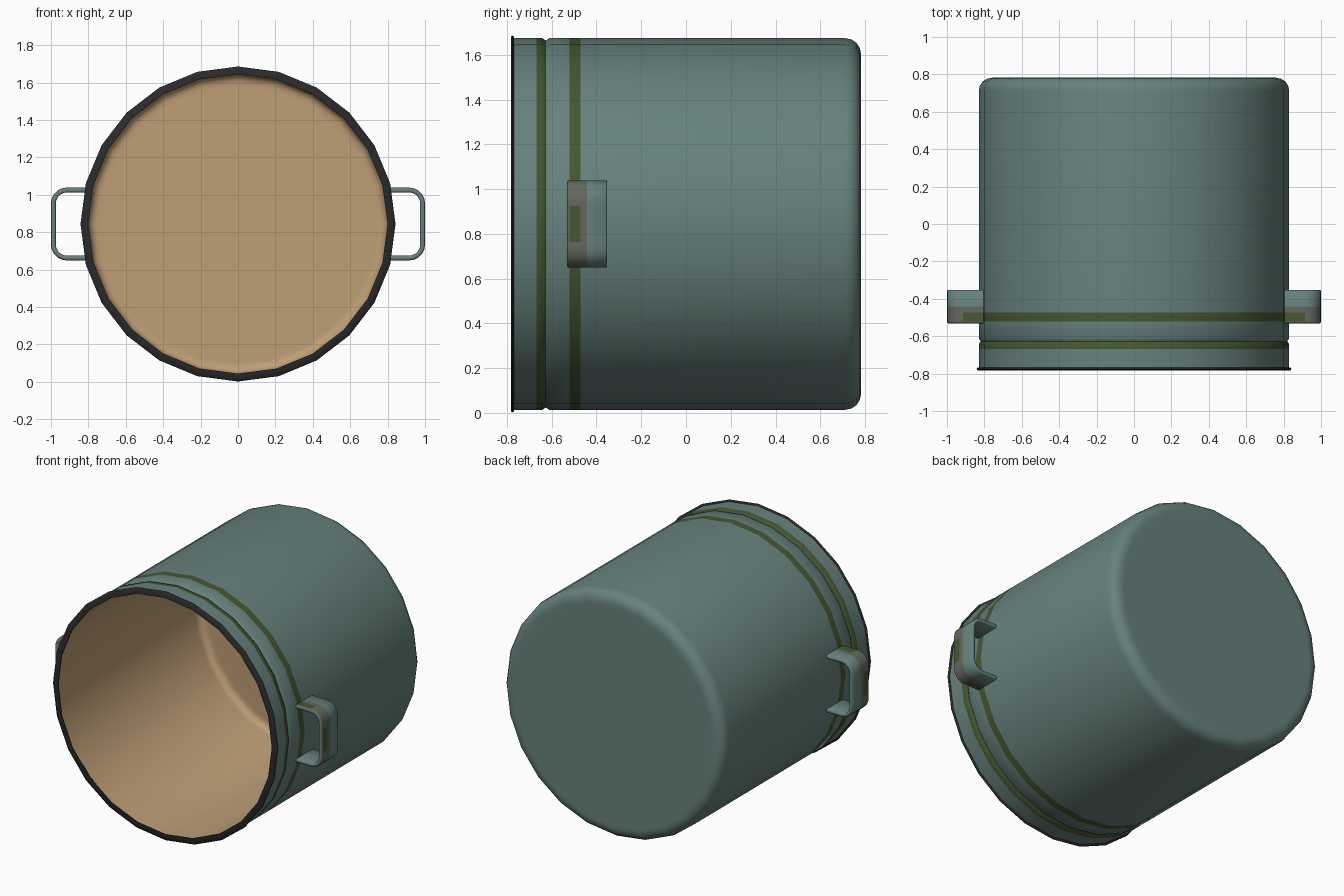
import bpy, bmesh, math

if "Cube" in bpy.data.objects:
    bpy.data.objects.remove(bpy.data.objects["Cube"])

CZ = 0.844      # height of the pot axis
SIDES = 24


def material(name, rgb):
    m = bpy.data.materials.new(name)
    m.diffuse_color = (*rgb, 1)
    m.use_nodes = True
    m.node_tree.nodes["Principled BSDF"].inputs["Base Color"].default_value = m.diffuse_color
    return m


TEAL = material("teal enamel", (0.136, 0.223, 0.205))
OLIVE = material("olive stripe", (0.060, 0.097, 0.030))
TAN = material("tan interior", (0.515, 0.342, 0.181))
DARK = material("dark rim", (0.023, 0.023, 0.024))
GREY = material("grey grip", (0.130, 0.140, 0.110))


def finish(name, bm, mats):
    bmesh.ops.remove_doubles(bm, verts=bm.verts, dist=1e-5)
    bmesh.ops.recalc_face_normals(bm, faces=bm.faces)
    me = bpy.data.meshes.new(name)
    bm.to_mesh(me)
    bm.free()
    for m in mats:
        me.materials.append(m)
    ob = bpy.data.objects.new(name, me)
    bpy.context.collection.objects.link(ob)
    bpy.ops.object.select_all(action='DESELECT')
    ob.select_set(True)
    bpy.context.view_layer.objects.active = ob
    bpy.ops.object.shade_smooth_by_angle(angle=math.radians(50))
    return ob


def lathe(name, prof, mats, closed=False):
    """Spin (radius, y, material of the next segment) around the y axis."""
    bm = bmesh.new()
    rings = []
    for r, y, _ in prof:
        if r == 0:
            rings.append([bm.verts.new((0, y, CZ))] * SIDES)
        else:
            rings.append([bm.verts.new((r * math.sin(a), y, CZ + r * math.cos(a)))
                          for a in (2 * math.pi * i / SIDES for i in range(SIDES))])
    n = len(prof)
    for k in range(n if closed else n - 1):
        A, B = rings[k], rings[(k + 1) % n]
        for i in range(SIDES):
            j = (i + 1) % SIDES
            f = bm.faces.new(list(dict.fromkeys((A[i], A[j], B[j], B[i]))))
            f.material_index = prof[k][2]
    return finish(name, bm, mats)


def arc(r, y, q, mat, steps=4):
    """Quarter-round edge of radius q from the flat end (y) to the wall (r)."""
    return [(r - q + q * math.sin(a), y - q + q * math.cos(a), mat)
            for a in (math.pi / 2 * i / steps for i in range(steps + 1))]


# Pot: outer back, rounded edge, wall with stripes and groove, then interior
R = 0.83
prof = [(0, 0.782, 0), (0.74, 0.782, 0)] + arc(R, 0.782, 0.07, 0)
prof += [(R, -0.472, 1), (R, -0.521, 0), (R, -0.612, 0), (R - 0.01, -0.627, 1),
         (R, -0.642, 1), (R, -0.669, 0), (R, -0.775, 0), (0.80, -0.775, 2)]
prof += arc(0.80, 0.72, 0.045, 2)[::-1] + [(0.735, 0.72, 2), (0, 0.72, 2)]
lathe("pot_body", prof, [TEAL, OLIVE, TAN])

# Rolled dark rim at the opening
lathe("rim", [(0.80, -0.782, 0), (0.836, -0.782, 0), (0.842, -0.775, 0),
              (0.836, -0.768, 0), (0.80, -0.768, 0)], [DARK], closed=True)

# Handles: flat strap bent into a rounded C, outer front half in grey
Y0, Y1, YM = -0.531, -0.352, -0.443
T, C, H, X0, X1, RC = 0.026, 0.006, 0.195, 0.79, 1.0, 0.085
section = [(Y0, T - C), (Y0, C), (Y0 + C, 0), (-0.521, 0), (-0.472, 0), (YM, 0),
           (Y1 - C, 0), (Y1, C), (Y1, T - C), (Y1 - C, T), (Y0 + C, T)]
STRIPE = 3      # section side that carries the olive stripe


def handle(name, side):
    # path entries: outer point x, z and outward direction
    path = [(X0, -H, 0, -1)]
    for s in (-1, 1):
        for i in range(6):
            a = math.pi / 2 * (i / 5 - (1 if s < 0 else 0))
            dx, dz = math.cos(a), math.sin(a)
            path.append((X1 - RC + RC * dx, s * (H - RC) + RC * dz, dx, dz))
        if s < 0:
            path += [(X1, -0.08, 1, 0), (X1, 0.08, 1, 0)]
    path.append((X0, H, 0, 1))
    bm = bmesh.new()
    rings = [[bm.verts.new((side * (x - dx * t), y, CZ + z - dz * t))
              for y, t in section] for x, z, dx, dz in path]
    n, last = len(section), len(rings) - 2
    for k, (A, B) in enumerate(zip(rings, rings[1:])):
        striped = k in (0, last // 2, last)    # straight runs only
        for i in range(n):
            j = (i + 1) % n
            f = bm.faces.new((A[i], A[j], B[j], B[i]))
            if i == STRIPE and striped:
                f.material_index = 2
            elif 1 <= i <= 4:
                f.material_index = 1
    bm.faces.new(rings[0])
    bm.faces.new(rings[-1])
    finish(name, bm, [TEAL, GREY, OLIVE])


handle("handle_right", 1)
handle("handle_left", -1)
